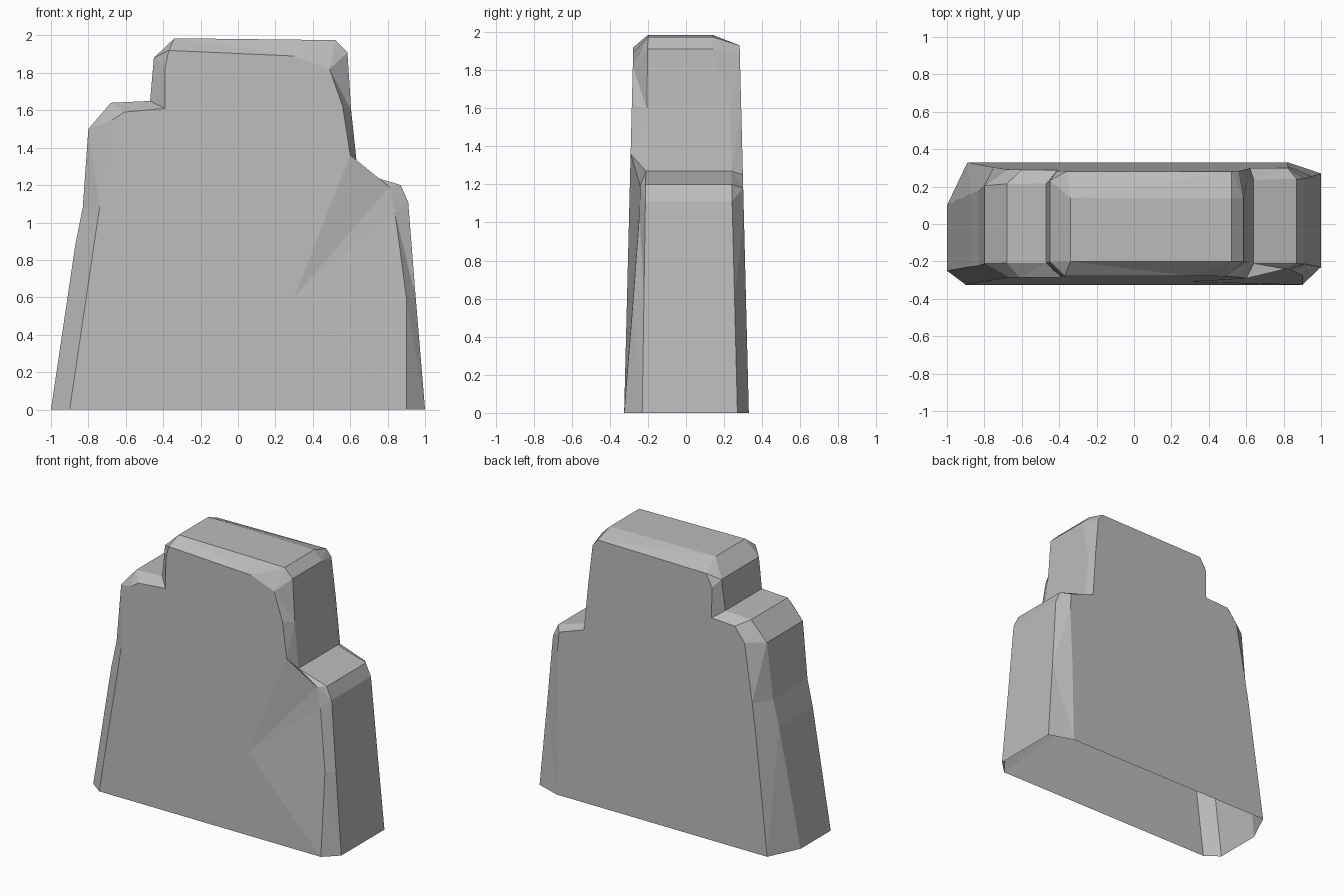
import bpy
import bmesh

# Remove the default cube
cube = bpy.data.objects.get("Cube")
if cube:
    bpy.data.objects.remove(cube, do_unlink=True)

# Stone material
stone = bpy.data.materials.new("stone_grey")
stone.use_nodes = True
grey = (0.5, 0.5, 0.5, 1)
stone.diffuse_color = grey
shader = stone.node_tree.nodes["Principled BSDF"]
shader.inputs["Base Color"].default_value = grey
shader.inputs["Roughness"].default_value = 0.9

# Stepped outlines (x, z), running from the low -x corner over the top to the +x corner
outer = [(-1, 0), (-.87, .88), (-.83, 1.08), (-.8, 1.5), (-.68, 1.64), (-.47, 1.65),
         (-.45, 1.88), (-.34, 1.985), (.52, 1.975), (.585, 1.91), (.605, 1.6),
         (.64, 1.27), (.87, 1.2), (.91, 1.11), (.95, .6), (1, 0)]
front = [(-.9, 0), (-.77, .88), (-.74, 1.08), (-.67, 1.55), (-.61, 1.59), (-.39, 1.61),
         (-.39, 1.83), (-.37, 1.92), (.3, 1.89), (.49, 1.82), (.56, 1.62),
         (.6, 1.36), (.81, 1.19), (.84, 1.05), (.9, .6), (.9, 0)]
back = [(-.89, 0), (-.78, .88), (-.75, 1.08), (-.68, 1.5), (-.6, 1.6), (-.41, 1.61),
        (-.41, 1.83), (-.36, 1.92), (.52, 1.93), (.56, 1.88), (.59, 1.6),
        (.62, 1.25), (.82, 1.18), (.83, 1.05), (.82, .6), (.82, 0)]


def blend(low, high, z):
    """Depth that leans evenly from the ground to the top."""
    return low + (high - low) * z / 2


def front_depth(x, z):
    """Main front plane, worn back a little at the low +x shoulder."""
    worn = .055 * min(1, z) if x > .7 else 0
    return blend(-.325, -.275, z) + worn


def back_depth(x, z):
    return blend(.33, .28, z)


def rim_front_depth(x, z):
    return blend(-.25 if x < 0 else -.23, -.2, z)


def rim_back_depth(x, z):
    if z > 1.9:
        return .14
    return blend(.1, .24, z) if x < 0 else blend(.27, .22, z)


def add_ring(bm, outline, depth):
    return [bm.verts.new((x, depth(x, z), z)) for x, z in outline]


def build_slab():
    bm = bmesh.new()
    rings = [add_ring(bm, front, front_depth), add_ring(bm, outer, rim_front_depth),
             add_ring(bm, outer, rim_back_depth), add_ring(bm, back, back_depth)]

    # Chamfers and rim; the underside stays open
    for a, b in zip(rings, rings[1:]):
        for i in range(len(a) - 1):
            bm.faces.new((a[i], a[i + 1], b[i + 1], b[i]))

    # Flat back
    bm.faces.new(rings[-1])

    # Front, with a worn crease fanning out to the low shoulder
    face = rings[0]
    notch = 11
    crease = bm.verts.new((.3, front_depth(.3, .6), .6))
    bm.faces.new(face[:notch + 1] + [crease, face[-1]])
    for i in range(notch, len(face) - 1):
        bm.faces.new((crease, face[i], face[i + 1]))

    bmesh.ops.recalc_face_normals(bm, faces=bm.faces)
    bmesh.ops.triangulate(bm, faces=bm.faces)
    mesh = bpy.data.meshes.new("stepped_stone_slab")
    bm.to_mesh(mesh)
    bm.free()
    mesh.materials.append(stone)
    slab = bpy.data.objects.new("stepped_stone_slab", mesh)
    bpy.context.collection.objects.link(slab)
    return slab


build_slab()
